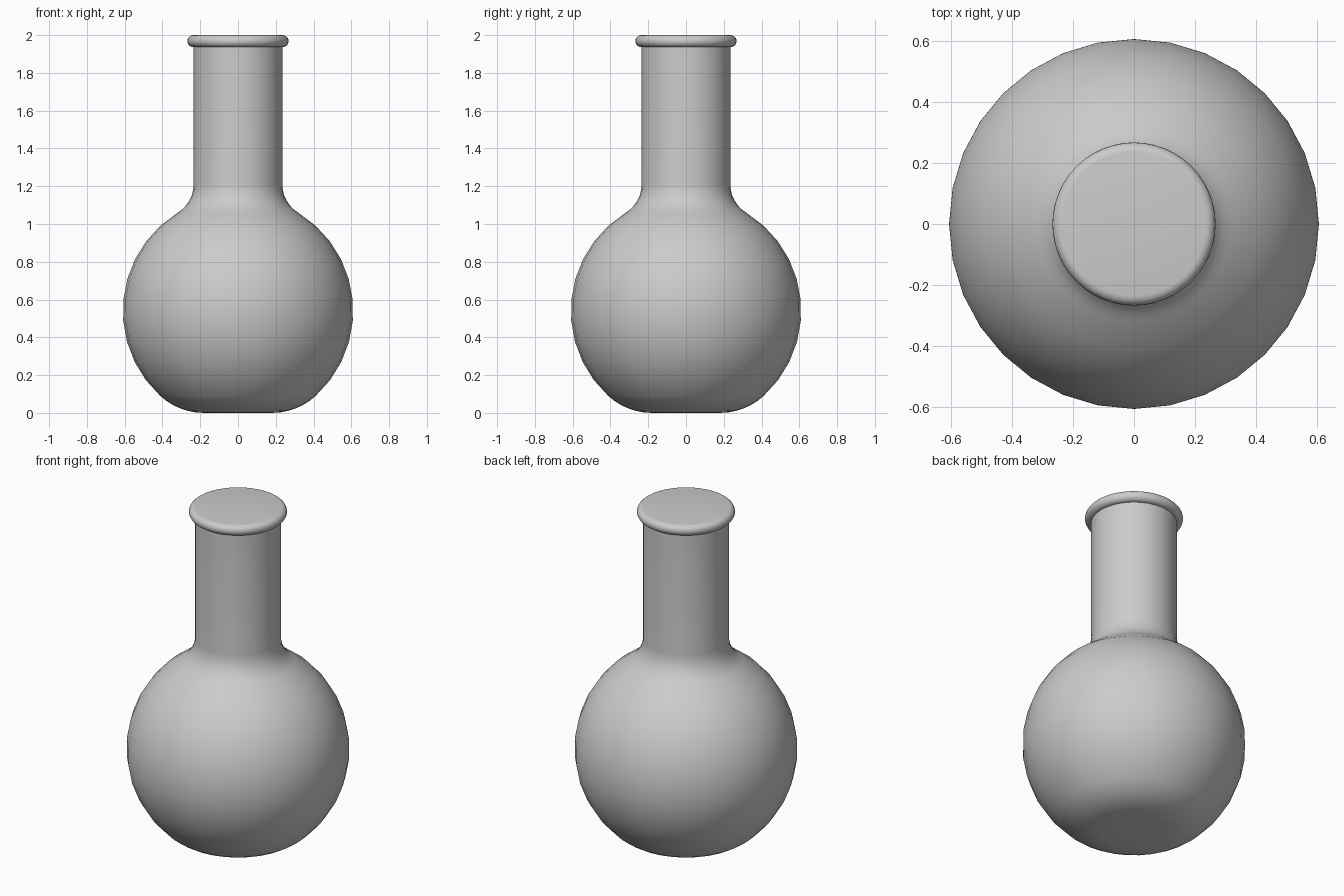
import bpy, bmesh
from math import radians, sin, cos, atan2, hypot, pi
from mathutils import Vector

if "Cube" in bpy.data.objects:
    bpy.data.objects.remove(bpy.data.objects["Cube"], do_unlink=True)

mat = bpy.data.materials.new("light grey")
mat.use_nodes = True
grey = (0.6, 0.6, 0.6, 1)
mat.diffuse_color = grey
mat.node_tree.nodes["Principled BSDF"].inputs["Base Color"].default_value = grey


def arc(cx, cz, r, start, end, n):
    """Profile points on a circle, angles in radians."""
    return [(cx + r * cos(start + (end - start) * i / n),
             cz + r * sin(start + (end - start) * i / n)) for i in range(n + 1)]


def lathe(name, profile, segments):
    """Spin an (x, z) profile around the z axis."""
    bm = bmesh.new()
    verts = [bm.verts.new((x, 0, z)) for x, z in profile]
    edges = [bm.edges.new(pair) for pair in zip(verts, verts[1:])]
    bmesh.ops.spin(bm, geom=verts + edges, cent=(0, 0, 0), axis=(0, 0, 1),
                   angle=2 * pi, steps=segments, use_duplicate=False)
    bmesh.ops.remove_doubles(bm, verts=bm.verts, dist=0.0001)
    bmesh.ops.recalc_face_normals(bm, faces=bm.faces)
    mesh = bpy.data.meshes.new(name)
    bm.to_mesh(mesh)
    bm.free()
    mesh.materials.append(mat)
    obj = bpy.data.objects.new(name, mesh)
    bpy.context.collection.objects.link(obj)
    bpy.ops.object.select_all(action="DESELECT")
    obj.select_set(True)
    bpy.context.view_layer.objects.active = obj
    bpy.ops.object.shade_smooth_by_angle(angle=radians(40))
    return obj


bulb_r, bulb_z = 0.61, 0.54
neck_r, neck_z = 0.235, 1.21

# Fillet circles tangent to the bulb
foot_x = 0.18
foot_r = (bulb_r**2 - bulb_z**2 - foot_x**2) / (2 * (bulb_r - bulb_z))
foot_angle = atan2(foot_r - bulb_z, foot_x)
rise = neck_z - bulb_z
flare_r = (neck_r**2 + rise**2 - bulb_r**2) / (2 * (bulb_r - neck_r))
flare_angle = atan2(rise, neck_r + flare_r)

# Flask: flat base, rounded foot, bulb, flared shoulder, straight neck
profile = [(0, 0)]
profile += arc(foot_x, foot_r, foot_r, -pi / 2, foot_angle, 6)
profile += arc(0, bulb_z, bulb_r, foot_angle, flare_angle, 10)[1:]
profile += arc(neck_r + flare_r, neck_z, flare_r, pi + flare_angle, pi, 6)[1:]
profile += [(neck_r, 1.95)]
lathe("flask_body", profile, 32)

# Rolled lip closed by a flat top
lip_r, lip_x = 0.032, 0.236
lip = [(0, 2 - 2 * lip_r)]
lip += arc(lip_x, 2 - lip_r, lip_r, -pi / 2, pi / 2, 10)
lip += [(0, 2)]
lathe("rolled_lip", lip, 48)
